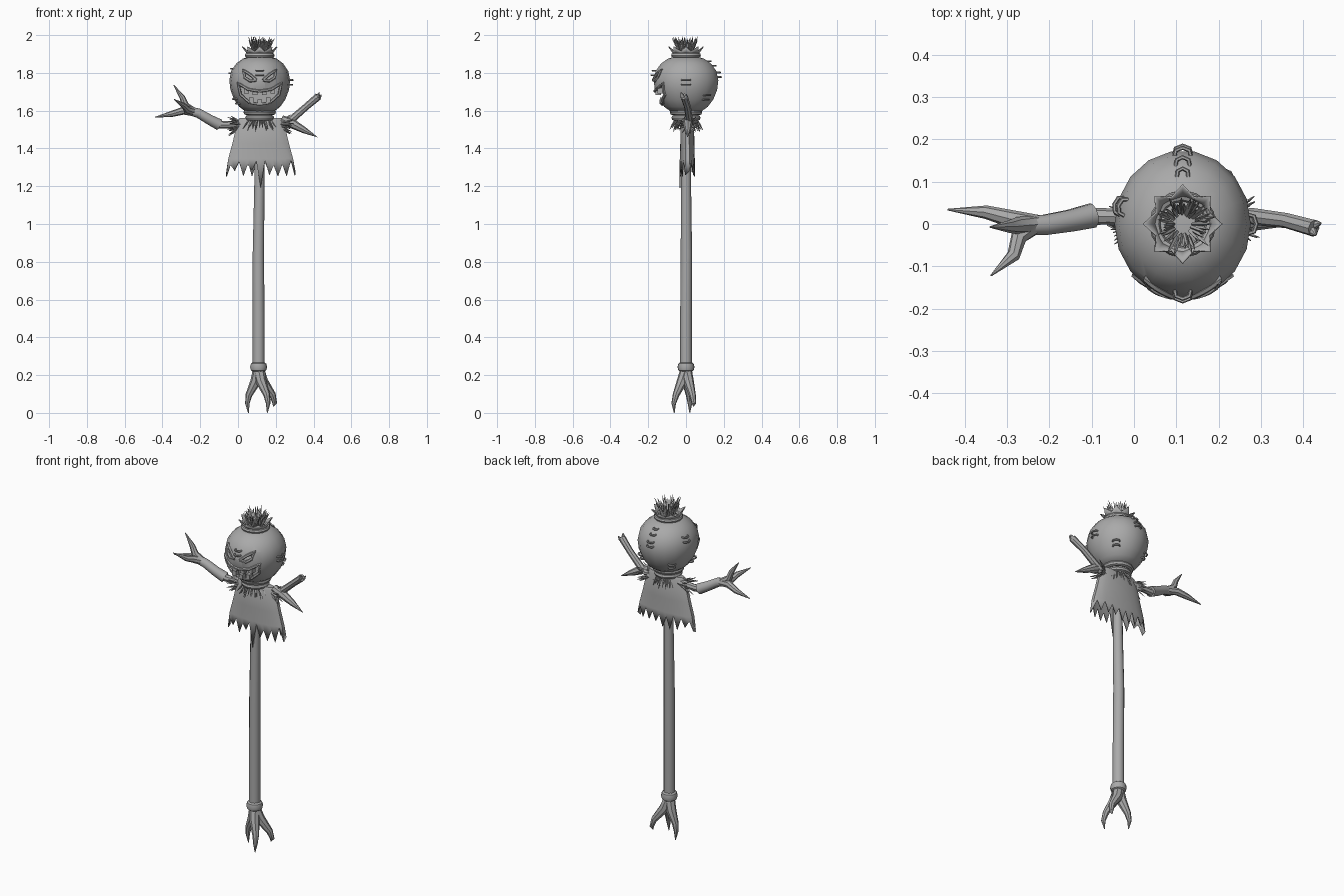
import bpy, bmesh, math, random
from mathutils import Vector

random.seed(4)
cube = bpy.data.objects.get("Cube")
if cube:
    bpy.data.objects.remove(cube, do_unlink=True)

grey = bpy.data.materials.new("plain_grey")
grey.use_nodes = True
grey.diffuse_color = (0.4, 0.4, 0.4, 1)
grey.node_tree.nodes["Principled BSDF"].inputs["Base Color"].default_value = (0.4, 0.4, 0.4, 1)

CX = 0.115          # centre line of head, shirt and pole
PARTS = []


def finish(name, bm):
    bmesh.ops.recalc_face_normals(bm, faces=bm.faces)
    mesh = bpy.data.meshes.new(name)
    bm.to_mesh(mesh)
    bm.free()
    mesh.materials.append(grey)
    ob = bpy.data.objects.new(name, mesh)
    bpy.context.collection.objects.link(ob)
    PARTS.append(ob)
    return ob


def loft(bm, loops, caps=True):
    rings = [[bm.verts.new(p) for p in loop] for loop in loops]
    n = len(rings[0])
    for a, b in zip(rings, rings[1:]):
        for i in range(n):
            j = (i + 1) % n
            bm.faces.new((a[i], a[j], b[j], b[i]))
    if caps:
        bm.faces.new(rings[0][::-1])
        bm.faces.new(rings[-1])


def sweep(bm, pts, radii, n=8, ref=(0, 1, 0.02)):
    pts = [Vector(p) for p in pts]
    loops = []
    for i, p in enumerate(pts):
        t = (pts[min(i + 1, len(pts) - 1)] - pts[max(i - 1, 0)]).normalized()
        u = Vector(ref).cross(t).normalized()
        v = t.cross(u)
        r = radii[i] if isinstance(radii, (list, tuple)) else radii
        loops.append([p + r * (u * math.cos(k * math.tau / n) + v * math.sin(k * math.tau / n))
                      for k in range(n)])
    loft(bm, loops)


def tubes(name, paths, n=8):
    bm = bmesh.new()
    for pts, radii in paths:
        sweep(bm, pts, radii, n)
    return finish(name, bm)


def ring(name, z, major, minor, squash=1.0, x=CX):
    bm = bmesh.new()
    loops = []
    for k in range(8):
        a = k * math.tau / 8
        r = major + minor * math.cos(a)
        loops.append([(x + r * math.cos(b), r * math.sin(b), z + minor * squash * math.sin(a))
                      for b in [i * math.tau / 16 for i in range(16)]])
    loft(bm, loops + loops[:1], caps=False)
    bmesh.ops.remove_doubles(bm, verts=bm.verts, dist=1e-5)
    return finish(name, bm)


# Head: a gourd with carved eyes and mouth
PROFILE = [(1.595, .075), (1.62, .108), (1.66, .136), (1.71, .155), (1.76, .161),
           (1.81, .151), (1.85, .124), (1.875, .09), (1.885, .06)]
DEEP = 1.08


def head_radius(z):
    for (z0, r0), (z1, r1) in zip(PROFILE, PROFILE[1:]):
        if z0 <= z <= z1:
            return r0 + (r1 - r0) * (z - z0) / (z1 - z0)
    return 0.06


def on_head(angle, z, out=0.0):
    r = head_radius(z) + out
    return Vector((CX + r * math.cos(angle), DEEP * r * math.sin(angle), z))


def on_face(dx, z, out=0.0):
    r = head_radius(z)
    return Vector((CX + dx, -DEEP * math.sqrt(max(r * r - dx * dx, 0)) - out, z))


bm = bmesh.new()
loft(bm, [[on_head(i * math.tau / 18, z) for i in range(18)] for z, r in PROFILE])
head = finish("head", bm)

EYE = [(.018, 1.762), (.05, 1.757), (.078, 1.775), (.088, 1.815), (.05, 1.79)]
HALF = [(0, 1.703), (.06, 1.712), (.115, 1.745), (.102, 1.685), (.055, 1.643), (0, 1.633)]
MOUTH = HALF + [(-x, z) for x, z in HALF[-2:0:-1]]
OUTLINES = [EYE, [(-x, z) for x, z in EYE], MOUTH]

bm = bmesh.new()
for outline in OUTLINES:
    loft(bm, [[(CX + x, y, z) for x, z in outline] for y in (-.3, -.09)])
cutter = finish("face_cutter", bm)
cutter.hide_render = True
cut = head.modifiers.new("carve", 'BOOLEAN')
cut.operation = 'DIFFERENCE'
cut.object = cutter
carved = bpy.data.meshes.new_from_object(head.evaluated_get(bpy.context.evaluated_depsgraph_get()))
head.modifiers.clear()
head.data = carved
PARTS.remove(cutter)
bpy.data.objects.remove(cutter, do_unlink=True)

# Raised rims around the carved openings
rims = []
for outline in OUTLINES:
    pts = []
    for (x0, z0), (x1, z1) in zip(outline, outline[1:] + outline[:1]):
        pts += [on_face(x0 + (x1 - x0) * t / 3, z0 + (z1 - z0) * t / 3) for t in range(3)]
    rims.append((pts + pts[:1], 0.008))
tubes("face_rims", rims, 6)

# Teeth, upper and lower
bm = bmesh.new()
for dx, z, h in [(.025, 1.695, .026), (.07, 1.705, .03), (.045, 1.655, .03), (0, 1.647, .026)]:
    for s in ([1, -1] if dx else [1]):
        made = bmesh.ops.create_cube(bm, size=1)["verts"]
        c = on_face(s * dx, z, -.012)
        for v in made:
            v.co = c + Vector((v.co.x * .024, v.co.y * .03, v.co.z * h))
finish("teeth", bm)

# Staple stitches in pairs around the head
stitches = []
for angle, z in [(-90, 1.80), (0, 1.75), (90, 1.79), (90, 1.85), (165, 1.81),
                 (135, 1.66), (45, 1.67), (200, 1.65)]:
    for dz in (-.012, .012):
        a = math.radians(angle)
        stitches.append(([on_head(a + d, z + dz, out) for d, out in
                          [(-.13, -.004), (-.1, .009), (0, .014), (.1, .009), (.13, -.004)]], .005))
bm = bmesh.new()
for pts, r in stitches:
    sweep(bm, pts, r, 6, ref=(0, 0, 1))
finish("stitches", bm)

# Neck and crown ties
ring("neck_tie_upper", 1.592, .070, .016)
ring("neck_tie_lower", 1.562, .062, .015)
ring("crown_tie", 1.893, .066, .013)


def ruffle(name, z0, r0, z1, r1, teeth):
    bm = bmesh.new()
    n = teeth * 2
    loops = []
    for z, r, wave in [(z0, r0, 0), ((z0 + z1) / 2, (r0 + r1) / 2, .004), (z1, r1, .012)]:
        loops.append([(CX + (r + s * wave) * math.cos(a), (r + s * wave) * math.sin(a), z + s * wave)
                      for a, s in [(i * math.tau / n, (-1) ** i) for i in range(n)]])
    loft(bm, loops, caps=False)
    ob = finish(name, bm)
    ob.modifiers.new("thickness", 'SOLIDIFY').thickness = .005


ruffle("crown_ruffle", 1.895, .058, 1.928, .078, 8)


def straw(name, count, origin, axis, spread, length, base=.02, thick=.005):
    paths = []
    axis = Vector(axis)
    for i in range(count):
        a = i * 2.4
        side = axis.orthogonal().normalized()
        side = side * math.cos(a) + axis.cross(side) * math.sin(a)
        tilt = spread * random.uniform(.35, 1)
        start = Vector(origin) + side * base * random.uniform(.6, 1)
        d = (axis + side * tilt).normalized() * length * random.uniform(.75, 1)
        paths.append(([start, start + d * .6, start + d], [thick, thick * .9, .001]))
    tubes(name, paths, 4)


straw("crown_straw", 46, (CX, 0, 1.90), (0, 0, 1), .6, .1, .035)
straw("neck_straw", 34, (CX, 0, 1.565), (0, 0, -1), .75, .085, .055)
straw("right_cuff_straw", 16, (.01, .01, 1.525), (-1, 0, 0), .8, .075, .02)
straw("left_cuff_straw", 16, (.225, .01, 1.525), (1, 0, 0), .8, .075, .02)

# Ragged shirt: flattened sleeve with a torn hem
COLS = 16
outline = [(-1 + 2 * i / COLS, -1) for i in range(COLS + 1)]
outline += [(1 - 2 * i / COLS, 1) for i in range(COLS + 1)]
hem = []
for i, (x, side) in enumerate(outline):
    low = 1.26 + random.uniform(-.012, .025)
    if side < 0 and i == COLS // 2:
        low = 1.19
    hem.append(low if i % 2 == (0 if side < 0 else 1) else 1.325 + random.uniform(-.02, .015))
bm = bmesh.new()
loops = []
for t, half, deep in [(0, .112, .026), (.06, .122, .034), (.5, .15, .036), (.8, .172, .038), (1, .184, .04)]:
    loops.append([(CX + 0.005 + half * x, .007 + side * deep * math.sqrt(1.08 - x * x),
                   1.56 + ((h if t == 1 else 1.29) - 1.56) * t)
                  for (x, side), h in zip(outline, hem)])
loft(bm, loops, caps=False)
bm.verts.ensure_lookup_table()
bm.faces.new([bm.verts[i] for i in range(len(outline))])
shirt = finish("ragged_shirt", bm)
shirt.modifiers.new("thickness", 'SOLIDIFY').thickness = .005

# Pole body with its binding and clawed root
tubes("pole", [([(.109, 0, .19), (.109, 0, .5), (.108, .002, .85), (.113, 0, 1.2), (CX, 0, 1.58)],
                [.031, .031, .030, .027, .026])], 12)
ring("pole_binding", .243, .029, .016, 1.6, .109)
claws = []
for x, y, z in [(.055, .02, 0), (.155, -.062, 0), (.187, .04, .035)]:
    dx, dy = x - .109, y
    claws.append(([(.109, 0, .23), (.109 + dx * .3, dy * .35, .165),
                   (.109 + dx * .95, dy * .85, .095), (.109 + dx * 1.1, dy * 1.05, .05), (x, y, z)],
                  [.03, .028, .018, .012, .002]))
tubes("root_claws", claws)

# Right arm: stub, branch and three long twig fingers
tubes("right_arm_stub", [([(.03, .015, 1.53), (-.06, .018, 1.525), (-.11, .018, 1.525)], [.02, .019, .021])])
tubes("right_arm", [([(-.098, .02, 1.525), (-.15, .008, 1.552), (-.21, -.002, 1.587), (-.28, -.004, 1.605)],
                     [.03, .027, .025, .022])], 10)
tubes("right_fingers", [
    ([(-.23, 0, 1.592), (-.29, .012, 1.6), (-.35, .028, 1.583), (-.44, .034, 1.565)], [.022, .021, .016, .002]),
    ([(-.23, 0, 1.592), (-.278, -.004, 1.625), (-.295, -.006, 1.67), (-.34, -.007, 1.735)],
     [.022, .02, .015, .002]),
    ([(-.23, 0, 1.592), (-.272, -.03, 1.607), (-.285, -.075, 1.625), (-.338, -.122, 1.66)],
     [.022, .02, .016, .002])])

# Left arm: broken upright branch and a drooping spike
tubes("left_branch", [([(.2, .01, 1.5), (.28, .018, 1.55), (.36, .008, 1.62), (.425, -.01, 1.675)],
                       [.02, .02, .018, .02]),
                      ([(.41, -.01, 1.66), (.425, -.02, 1.68), (.43, -.026, 1.697)], [.013, .01, .002]),
                      ([(.41, -.005, 1.66), (.432, 0, 1.672), (.442, .002, 1.685)], [.013, .01, .002])])
tubes("left_spike", [([(.23, .008, 1.555), (.29, .01, 1.53), (.35, .01, 1.497), (.42, .008, 1.46)],
                      [.022, .025, .017, .001])])

# Smooth shading with crisp edges
bpy.ops.object.select_all(action='DESELECT')
for ob in PARTS:
    ob.select_set(True)
bpy.context.view_layer.objects.active = head
bpy.ops.object.shade_smooth_by_angle(angle=math.radians(40))
